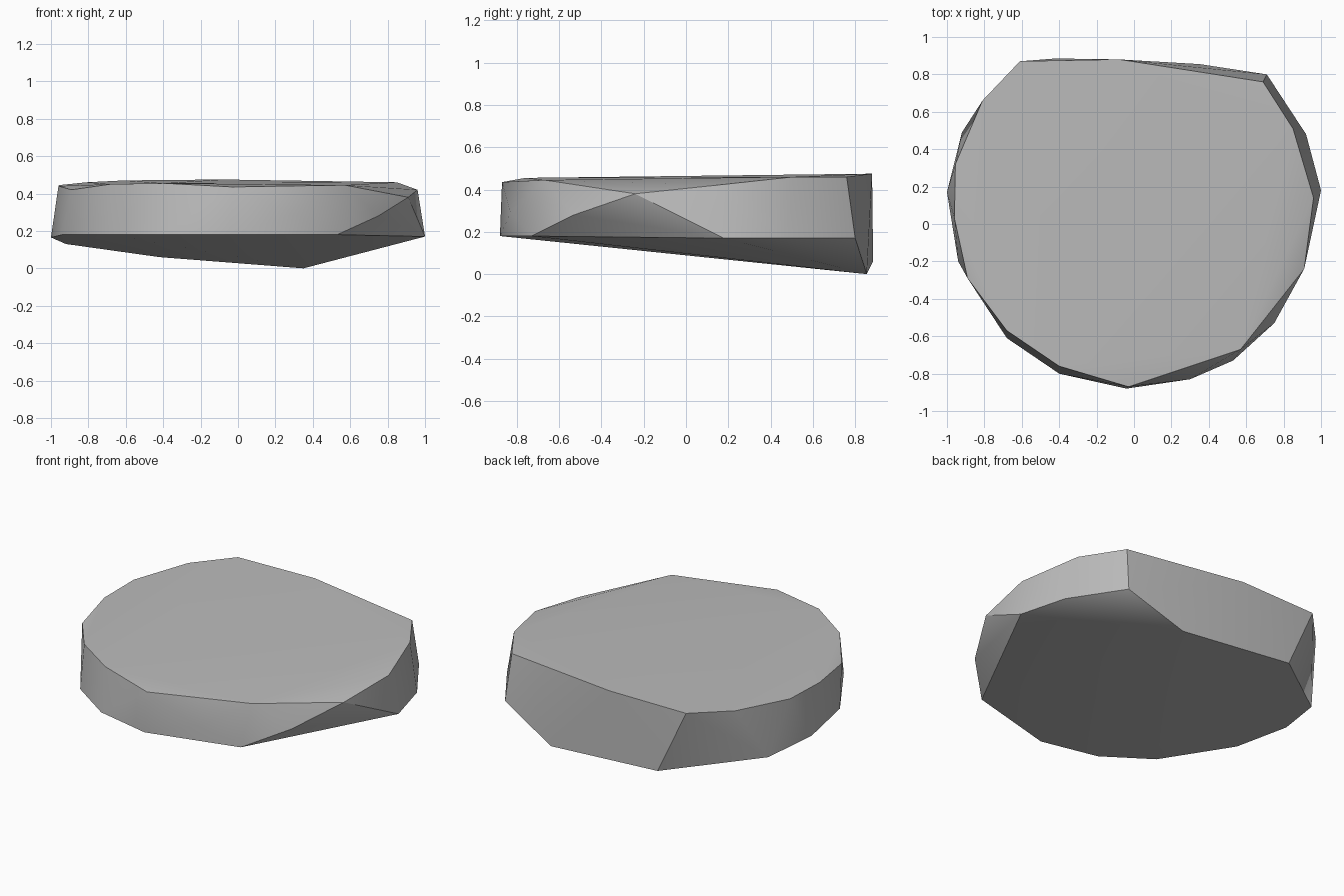
import bpy
import bmesh
import math

cube = bpy.data.objects.get("Cube")
if cube:
    bpy.data.objects.remove(cube, do_unlink=True)

# Stone colour
stone = bpy.data.materials.new("stone grey")
stone.use_nodes = True
grey = (0.5, 0.5, 0.5, 1)
stone.diffuse_color = grey
stone.node_tree.nodes["Principled BSDF"].inputs["Base Color"].default_value = grey

# Upper rim, walking round from the back right corner
upper_rim = [
    (0.69, 0.76, 0.46), (0.85, 0.51, 0.46), (0.96, 0.14, 0.42),
    (0.91, -0.24, 0.38), (0.57, -0.67, 0.445), (-0.03, -0.87, 0.435),
    (-0.4, -0.76, 0.455), (-0.68, -0.57, 0.45), (-0.89, -0.29, 0.42),
    (-0.96, 0.03, 0.44), (-0.955, 0.32, 0.445), (-0.81, 0.66, 0.46),
    (-0.61, 0.87, 0.47), (-0.08, 0.88, 0.475),
]
# Lower rim, sloping down to a keel at the back
lower_rim = [
    (0.71, 0.8, 0.17), (0.92, 0.48, 0.17), (1, 0.18, 0.17),
    (0.53, -0.73, 0.18), (-0.04, -0.88, 0.18), (-0.4, -0.8, 0.18),
    (-0.68, -0.61, 0.18), (-0.94, -0.2, 0.18), (-1, 0.17, 0.165),
    (-0.92, 0.49, 0.13), (-0.42, 0.885, 0.06), (0.35, 0.855, 0),
]
# Corners left by chips on the front right side
chips = [(0.3, -0.83, 0.29), (0.75, -0.53, 0.28)]

# Wrap the rims in a convex faceted stone
bm = bmesh.new()
for point in upper_rim + lower_rim + chips:
    bm.verts.new(point)
hull = bmesh.ops.convex_hull(bm, input=bm.verts[:])
loose = [v for v in bm.verts if not v.link_faces]
bmesh.ops.delete(bm, geom=loose, context="VERTS")
bmesh.ops.recalc_face_normals(bm, faces=bm.faces[:])

mesh = bpy.data.meshes.new("flat_stone")
bm.to_mesh(mesh)
bm.free()
mesh.materials.append(stone)
slab = bpy.data.objects.new("flat_stone", mesh)
bpy.context.collection.objects.link(slab)

# Soft facets, crisp broken edges
bpy.ops.object.select_all(action="DESELECT")
slab.select_set(True)
bpy.context.view_layer.objects.active = slab
bpy.ops.object.shade_smooth_by_angle(angle=math.radians(30))
